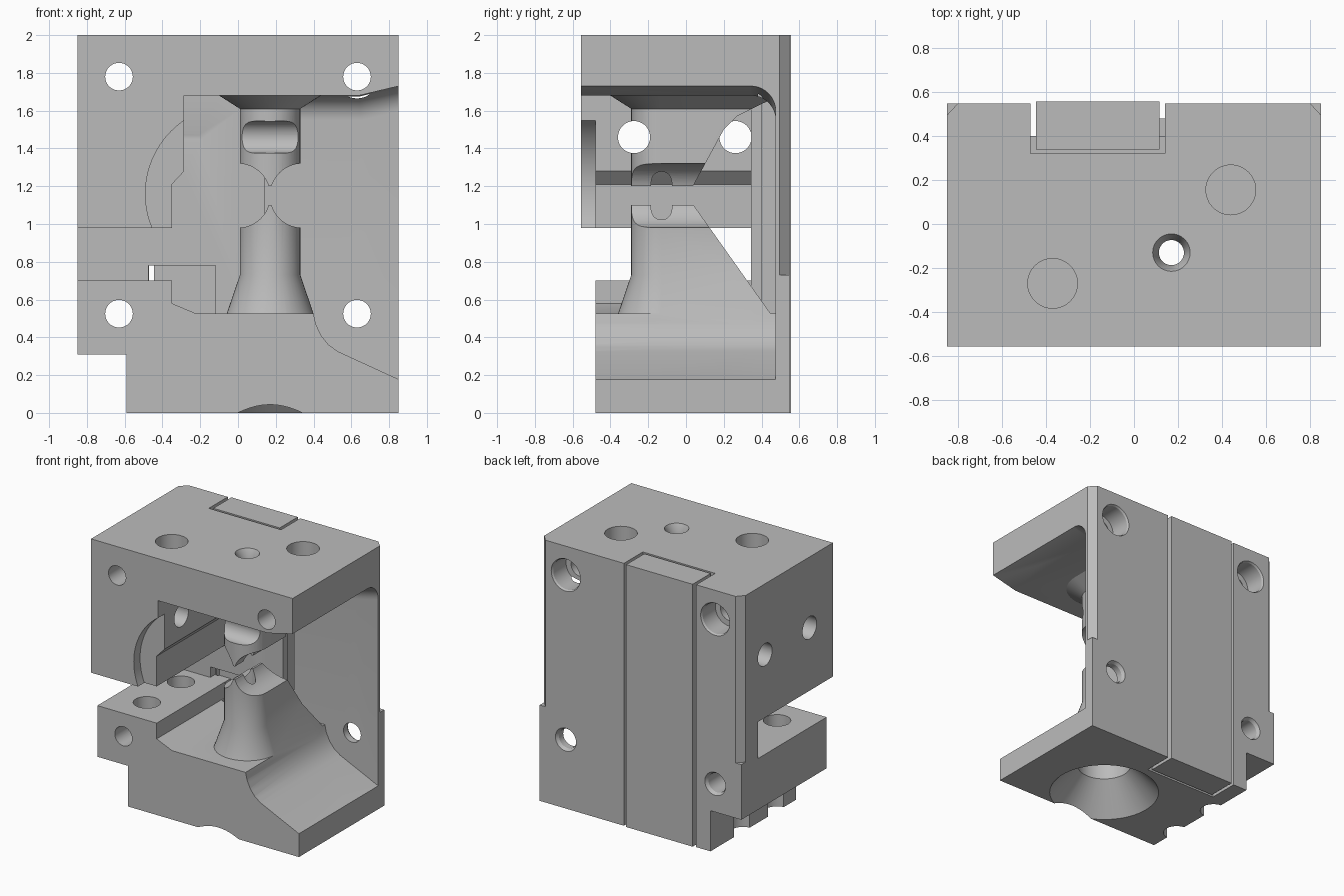
import bpy, bmesh, math
from mathutils import Vector

cube = bpy.data.objects.get("Cube")
if cube:
    bpy.data.objects.remove(cube, do_unlink=True)

steel = bpy.data.materials.new("machined_grey")
steel.use_nodes = True
GREY = (0.5, 0.5, 0.5, 1)
steel.diffuse_color = GREY
steel.node_tree.nodes["Principled BSDF"].inputs["Base Color"].default_value = GREY

AXES = {"x": lambda u, v, w: Vector((w, u, v)),
        "y": lambda u, v, w: Vector((u, w, v)),
        "z": lambda u, v, w: Vector((u, v, w))}


def loft(name, rings):
    """Solid through a stack of equal-length rings of points."""
    bm = bmesh.new()
    loops = [[bm.verts.new(p) for p in ring] for ring in rings]
    for a, b in zip(loops, loops[1:]):
        for i in range(len(a)):
            j = (i + 1) % len(a)
            bm.faces.new((a[i], a[j], b[j], b[i]))
    bm.faces.new(loops[0][::-1])
    bm.faces.new(loops[-1])
    bmesh.ops.recalc_face_normals(bm, faces=bm.faces)
    mesh = bpy.data.meshes.new(name)
    bm.to_mesh(mesh)
    bm.free()
    mesh.materials.append(steel)
    obj = bpy.data.objects.new(name, mesh)
    bpy.context.scene.collection.objects.link(obj)
    return obj


def prism(name, axis, pts, a, b):
    return loft(name, [[AXES[axis](u, v, w) for u, v in pts] for w in (a, b)])


def box(name, x, y, z):
    return prism(name, "z", [(x[0], y[0]), (x[1], y[0]), (x[1], y[1]), (x[0], y[1])], *z)


def turned(name, axis, u, v, stations, n=48):
    """Round solid along an axis; stations are (position, radius)."""
    angles = [math.tau * i / n for i in range(n)]
    return loft(name, [[AXES[axis](u + r * math.cos(t), v + r * math.sin(t), w)
                        for t in angles] for w, r in stations])


def combine(target, tool, op="DIFFERENCE"):
    tool.hide_render = True
    mod = target.modifiers.new(op.lower(), "BOOLEAN")
    mod.operation, mod.object, mod.solver = op, tool, "EXACT"
    bpy.context.view_layer.objects.active = target
    bpy.ops.object.modifier_apply(modifier=mod.name)
    bpy.data.objects.remove(tool, do_unlink=True)


# Full block
body = box("press_body", (-0.85, 0.85), (-0.556, 0.556), (0, 2))

# Working opening seen from the front
floor_curve = [(0.40, 0.525), (0.412, 0.47), (0.44, 0.41), (0.48, 0.36), (0.53, 0.325),
               (0.85, 0.178), (1.1, 0.063)]
opening = [(1.1, 1.793), (0.85, 1.73), (0.64, 1.68), (-0.285, 1.68), (-0.285, 1.28),
           (-0.35, 1.21), (-0.35, 0.98), (-1.1, 0.98), (-1.1, 0.70), (-0.35, 0.70),
           (-0.35, 0.58), (-0.22, 0.525)] + floor_curve
combine(body, prism("opening_cutter", "y", opening, -1, 0.345))

# Deeper right bay with a rounded corner under the ceiling
bay_profile = opening[:3] + [(0.14, 1.68), (0.14, 0.525)] + floor_curve
bay = prism("bay_cutter", "y", bay_profile, -1, 0.475)
bm = bmesh.new()
bm.from_mesh(bay.data)
corner = [e for e in bm.edges if all(v.co.y > 0.4 and v.co.z > 1.6 for v in e.verts)]
bmesh.ops.bevel(bm, geom=corner, offset=0.13, segments=10, profile=0.5, affect="EDGES")
bm.to_mesh(bay.data)
bm.free()
combine(body, bay)

# Front relief, side step, round front pocket, window behind the flange
combine(body, box("front_relief", (-1, 1), (-1, -0.48), (-1, 0.98)))
combine(body, box("side_step", (-1, -0.59), (-1, 1), (-1, 0.31)))
combine(body, turned("round_pocket", "y", -0.02, 1.16, [(-1, 0.47), (-0.48, 0.47)], 96))
combine(body, box("window_upper", (-0.475, -0.12), (0.3, 0.41), (0.7, 0.78)))
combine(body, box("window_lower", (-0.349, -0.12), (0.3, 0.41), (0.525, 0.71)))

# Back: recessed cheeks, chamfered upper corners, slots freeing the centre bar
for s, inner in ((-1, 0.46), (1, 0.13)):
    combine(body, box("cheek_relief", sorted((s * inner, s * 1.0)), (0.548, 1), (-1, 3)))
    combine(body, prism("corner_chamfer", "z",
                        [(s * 0.79, 0.56), (s * 0.9, 0.56), (s * 0.9, 0.44)], 0.73, 3))
for x in (-0.4575, 0.1275):
    combine(body, box("bar_slot", (x - 0.0125, x + 0.0125), (0.40, 1), (-1, 3)))
    for z in ((-1, 0.1), (1.85, 3)):
        combine(body, box("bar_slot_end", (x - 0.0125, x + 0.0125), (0.32, 0.41), z))
for z in ((-1, 0.1), (1.85, 3)):
    combine(body, box("bar_front_groove", (-0.47, 0.14), (0.32, 0.338), z))

# Facing poles with a straight web running to the back wall
PX, PY = 0.17, -0.13


def pole_ring(r, z, back):
    arc = [math.pi + math.pi * i / 24 for i in range(25)]
    pts = [(PX + r * math.cos(t), PY + r * math.sin(t)) for t in arc]
    return [Vector((x, y, z)) for x, y in pts + [(PX + r, back), (PX - r, back)]]


def pole(name, stations, slope):
    obj = loft(name, [pole_ring(r, z, 0.48) for z, r in stations])
    combine(obj, prism("web_slope", "x", slope, -1, 1))
    for s in (-1, 1):
        combine(obj, turned("tip_hollow", "y", PX + s * 0.17, 1.15, [(-1, 0.17), (1, 0.17)], 64))
    return obj


lower = pole("lower_pole", [(0.42, 0.23), (0.525, 0.23), (0.73, 0.16), (1.1, 0.16)],
             [(0.04, 1.1), (0.04, 1.3), (0.8, 1.3), (0.8, 0.03)])
upper = pole("upper_pole", [(1.2, 0.16), (1.61, 0.16), (1.68, 0.27), (1.74, 0.27)],
             [(0.037, 1.2), (0.2, 1.5), (0.27, 1.57), (0.41, 1.64), (0.6, 1.72),
              (0.8, 1.72), (0.8, 1.0), (0.037, 1.0)])
combine(body, lower, "UNION")
combine(body, upper, "UNION")

# Bolt holes front to back, counterbored at the top, eased at the bottom
for x in (-0.63, 0.63):
    combine(body, turned("upper_bolt", "y", x, 1.78,
                         [(-1, 0.073), (0.38, 0.073), (0.381, 0.115), (0.535, 0.115), (0.56, 0.13)]))
    combine(body, turned("lower_bolt", "y", x, 0.525,
                         [(-1, 0.073), (0.525, 0.073), (0.56, 0.095)]))

# Cross holes through the left wall; the front one grazes the upper pole
for y, end in ((-0.275, 0.5), (0.262, -0.2)):
    combine(body, turned("cross_hole", "x", y, 1.46, [(-1, 0.085), (end, 0.085)]))

# Vertical flange holes and blind holes in the top
for y in (-0.24, 0.17):
    combine(body, turned("flange_hole", "z", -0.6, y, [(-1, 0.095), (0.75, 0.095)]))
for x, y in ((0.44, 0.155), (-0.37, -0.27)):
    combine(body, turned("top_hole", "z", x, y, [(1.75, 0.113), (3, 0.113)]))

# Central bore with countersink above and wide cone below
combine(body, turned("bore", "z", PX, PY,
                     [(-1, 0.39), (0, 0.39), (0.22, 0.19), (0.42, 0.19), (0.43, 0.057),
                      (1.94, 0.057), (2, 0.085), (2.1, 0.085)], 64))

# Smooth the round surfaces, keep the machined edges
bpy.ops.object.select_all(action="DESELECT")
body.select_set(True)
bpy.context.view_layer.objects.active = body
bpy.ops.object.shade_smooth_by_angle(angle=math.radians(25))
